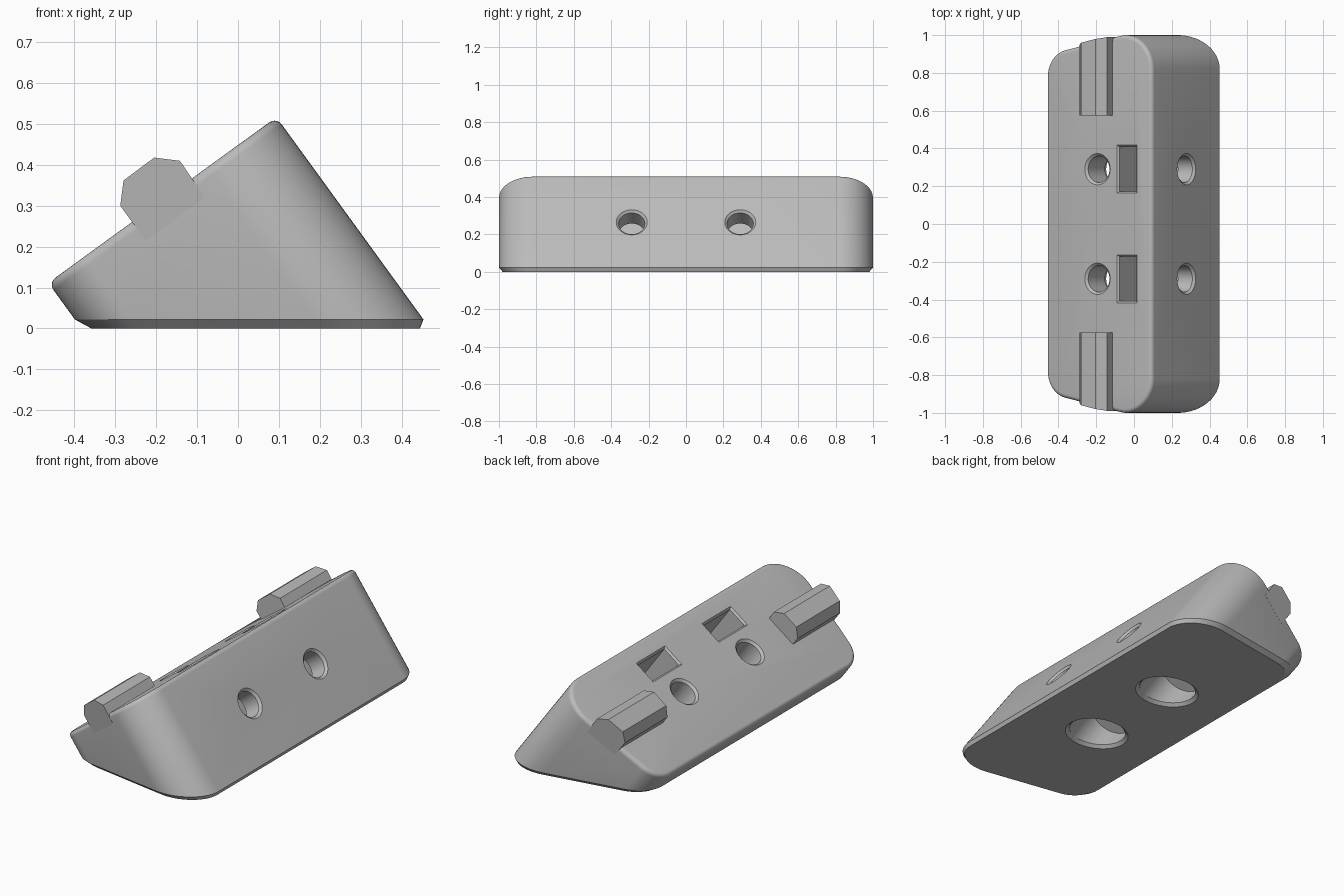
import bpy, bmesh, math
from mathutils import Vector

if "Cube" in bpy.data.objects:
    bpy.data.objects.remove(bpy.data.objects["Cube"])

A = math.radians(36)            # tilt of the block
C, S = math.cos(A), math.sin(A)
TOP = 0.363                     # height of the sloped face along its normal
TAPER = math.radians(12)        # end faces narrow towards the low side

grey = bpy.data.materials.new("plain_grey")
grey.diffuse_color = (0.5, 0.5, 0.5, 1)
grey.use_nodes = True
grey.node_tree.nodes["Principled BSDF"].inputs["Base Color"].default_value = grey.diffuse_color


def tilt(u, y, w):
    """Slope coordinates (along slope, across, normal) to world."""
    return Vector((u * C - w * S, y, u * S + w * C))


def at_height(u, y, z):
    """Point of the tilted prism at a given world height."""
    return tilt(u, y, (z - u * S) / C)


def loft(name, rings):
    bm = bmesh.new()
    rows = [[bm.verts.new(p) for p in r] for r in rings]
    n = len(rows[0])
    for a, b in zip(rows, rows[1:]):
        for i in range(n):
            j = (i + 1) % n
            bm.faces.new((a[i], a[j], b[j], b[i]))
    bm.faces.new(rows[0][::-1])
    bm.faces.new(rows[-1])
    bmesh.ops.recalc_face_normals(bm, faces=bm.faces)
    me = bpy.data.meshes.new(name)
    bm.to_mesh(me)
    bm.free()
    ob = bpy.data.objects.new(name, me)
    bpy.context.collection.objects.link(ob)
    me.materials.append(grey)
    return ob


def outline(d=0.0, n=14):
    """Rounded, tapered outline in (u, y), inset by d."""
    half = []
    for cu, cy, r, a0, a1 in ((0.20, 0.82, 0.18, 0, math.pi / 2 + TAPER),
                              (-0.17, 0.783, 0.14, math.pi / 2 + TAPER, math.pi)):
        for i in range(n + 1):
            t = a0 + (a1 - a0) * i / n
            half.append((cu + (r - d) * math.cos(t), cy + (r - d) * math.sin(t)))
    return half + [(u, -y) for u, y in reversed(half)]


def end_y(u):
    """Position of the tapered end face."""
    return 0.996 + (u - 0.163) * math.tan(TAPER)


# Body: bevelled foot, straight sides, rounded upper edge
F = 0.022
rings = [[at_height(u, y, 0) for u, y in outline(0.02)],
         [at_height(u, y, 0.022) for u, y in outline()]]
for k in range(6):
    t = math.pi / 2 * k / 5
    rings.append([tilt(u, y, TOP - F + F * math.sin(t))
                  for u, y in outline(F * (1 - math.cos(t)))])
body = loft("wedge_body", rings)


# Cutters
def circle(r, n=40):
    return [(r * math.cos(2 * math.pi * i / n), r * math.sin(2 * math.pi * i / n))
            for i in range(n)]


def hole_w(y0, u0, steps):
    return [[tilt(u0 + a, y0 + b, w) for a, b in circle(r)] for r, w in steps]


def hole_u(y0, w0, steps):
    return [[tilt(u, y0 + b, w0 + a) for a, b in circle(r)] for r, u in steps]


def slot(y0, steps):
    out = []
    for d, w in steps:
        u0, u1, h = 0.163 - d, 0.273 + d, 0.117 + d
        out.append([tilt(u, y0 + y, w)
                    for u, y in ((u0, -h), (u1, -h), (u1, h), (u0, h))])
    return out


cutters = []
for s in (1, -1):
    y = 0.29 * s
    # screw hole through the sloped face, with a wide recess from below
    cutters.append(loft("screw_hole_cutter", hole_w(y, 0.025, (
        (0.07, 0.1), (0.07, TOP - 0.012), (0.083, TOP), (0.083, TOP + 0.05)))))
    cutters.append(loft("recess_cutter", hole_w(y, 0.02, ((0.13, -0.3), (0.13, 0.2)))))
    cutters.append(loft("recess_bevel_cutter", [
        [Vector((0.015 + a / C, y + b, z)) for a, b in circle(r)]
        for r, z in ((0.146, -0.05), (0.146, 0), (0.128, 0.02))]))
    # screw hole in the steep face, meeting the nut slot
    cutters.append(loft("side_hole_cutter", hole_u(y, 0.051, (
        (0.07, 0.22), (0.07, 0.368), (0.083, 0.38), (0.083, 0.43)))))
    cutters.append(loft("nut_slot_cutter", slot(y, (
        (0, -0.07), (0, TOP - 0.01), (0.01, TOP), (0.01, TOP + 0.05)))))

for c in cutters:
    m = body.modifiers.new("cut", 'BOOLEAN')
    m.operation, m.solver, m.object = 'DIFFERENCE', 'EXACT', c
dg = bpy.context.evaluated_depsgraph_get()
mesh = bpy.data.meshes.new_from_object(body.evaluated_get(dg))
body.modifiers.clear()
body.data = mesh
for c in cutters:
    bpy.data.objects.remove(c)

bpy.ops.object.select_all(action='DESELECT')
body.select_set(True)
bpy.context.view_layer.objects.active = body
bpy.ops.object.shade_smooth_by_angle(angle=math.radians(25))

# Locating rails: faceted bars ending flush with the tapered ends
section = [(-0.225, 0.215), (-0.255, 0.255), (-0.288, 0.30), (-0.28, 0.362),
           (-0.205, 0.418), (-0.142, 0.41), (-0.108, 0.36), (-0.08, 0.32)]
for s, name in ((1, "back_rail"), (-1, "front_rail")):
    loft(name, [[Vector((x, 0.575 * s, z)) for x, z in section],
                [Vector((x, s * (end_y(x * C + z * S) + 0.001), z)) for x, z in section]])
